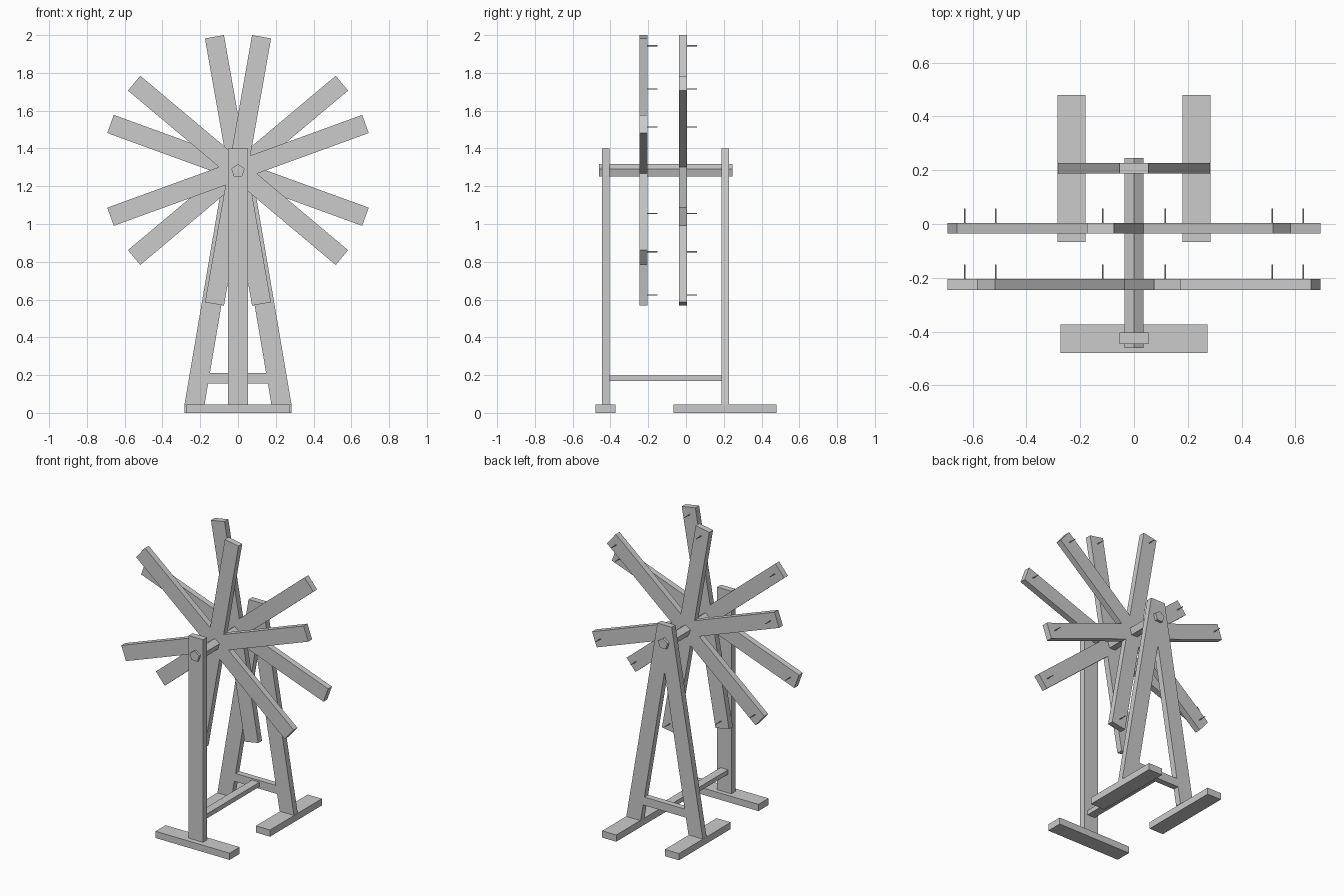
import bpy, bmesh
from math import sin, cos, radians, pi

if "Cube" in bpy.data.objects:
    bpy.data.objects.remove(bpy.data.objects["Cube"])

AXLE_Z = 1.284


def extrude_profile(name, pts, y0, y1):
    """Solid made from an (x, z) outline swept from y0 to y1."""
    bm = bmesh.new()
    face = bm.faces.new([bm.verts.new((x, y0, z)) for x, z in pts])
    ext = bmesh.ops.extrude_face_region(bm, geom=[face])
    moved = [g for g in ext["geom"] if isinstance(g, bmesh.types.BMVert)]
    bmesh.ops.translate(bm, verts=moved, vec=(0, y1 - y0, 0))
    bmesh.ops.recalc_face_normals(bm, faces=bm.faces)
    mesh = bpy.data.meshes.new(name)
    bm.to_mesh(mesh)
    bm.free()
    obj = bpy.data.objects.new(name, mesh)
    bpy.context.collection.objects.link(obj)
    return obj


def box(name, x0, x1, y0, y1, z0, z1):
    return extrude_profile(name, [(x0, z0), (x1, z0), (x1, z1), (x0, z1)], y0, y1)


def ring(n, r, cx, cz):
    return [(cx + r * sin(2 * pi * i / n), cz + r * cos(2 * pi * i / n)) for i in range(n)]


def wheel(name, start, y0, y1, length=0.718, half=0.051, peg_r=0.67):
    """Six-bladed wheel outline, with a thin peg behind each blade tip."""
    outline = []
    for i in range(6):
        a = radians(start + 60 * i)
        for side in (-1, 1):
            outline.append((length * cos(a) - side * half * sin(a),
                            AXLE_Z + length * sin(a) + side * half * cos(a)))
        notch, r = a + radians(30), half / sin(radians(30))
        outline.append((r * cos(notch), AXLE_Z + r * sin(notch)))
        extrude_profile(f"{name}_peg_{i + 1}",
                        ring(6, 0.003, peg_r * cos(a), AXLE_Z + peg_r * sin(a)),
                        y1 - 0.01, y1 + 0.054)
    extrude_profile(name, outline, y0, y1)


# Front stand: one post on a crosswise foot
box("front_foot", -0.274, 0.274, -0.48, -0.374, 0, 0.045)
box("front_post", -0.053, 0.053, -0.445, -0.404, 0.004, 1.4)

# Rear stand: A-frame on two lengthwise feet, joined by a crossbar
extrude_profile("rear_a_frame",
                [(-0.283, 0.045), (-0.177, 0.045), (0, 1.088), (0.177, 0.045),
                 (0.283, 0.045), (0.053, 1.4), (-0.053, 1.4)], 0.187, 0.227)
for side, x0 in (("left", -0.284), ("right", 0.18)):
    box(f"rear_foot_{side}", x0, x0 + 0.104, -0.067, 0.48, 0, 0.045)
extrude_profile("rear_crossbar",
                [(-0.16, 0.155), (0.16, 0.155), (0.151, 0.21), (-0.151, 0.21)], 0.187, 0.227)

# Low beam tying the stands together
box("tie_beam", -0.028, 0.028, -0.405, 0.188, 0.169, 0.199)

# Five-sided axle
extrude_profile("axle", ring(5, 0.037, 0, AXLE_Z - 0.003), -0.46, 0.245)

# Two wheels, offset by 20 degrees
wheel("front_wheel", 20, -0.245, -0.205)
wheel("rear_wheel", 40, -0.036, 0.004)
